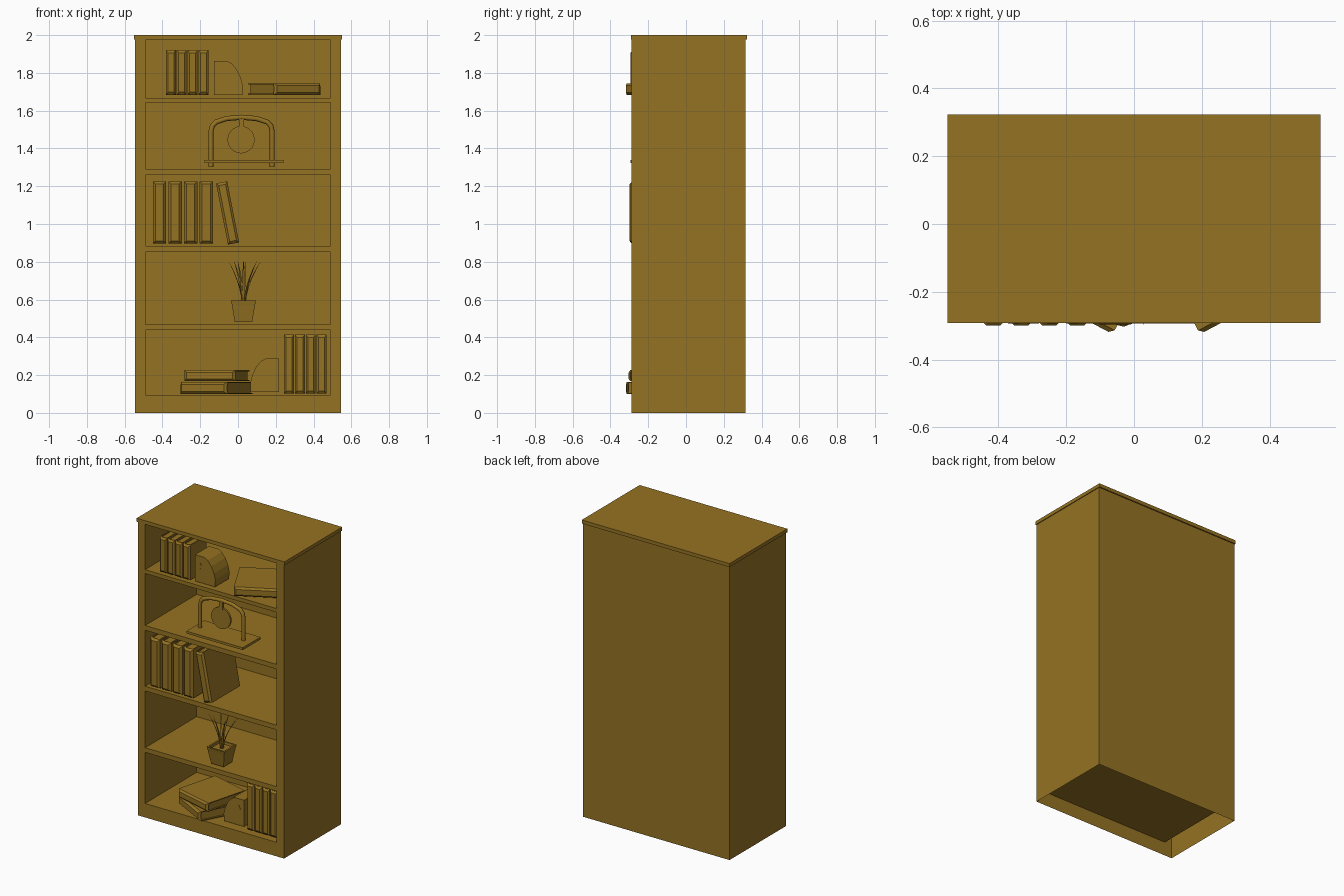
import bpy, bmesh, math
from mathutils import Matrix, Vector

if "Cube" in bpy.data.objects:
    bpy.data.objects.remove(bpy.data.objects["Cube"])

wood = bpy.data.materials.new("brown")
wood.diffuse_color = (0.30, 0.17, 0.016, 1)
wood.use_nodes = True
wood.node_tree.nodes["Principled BSDF"].inputs["Base Color"].default_value = wood.diffuse_color


def finish(name, bm, matrix=None):
    """Bake a bmesh into a named object."""
    if matrix is not None:
        bm.transform(matrix)
    bmesh.ops.remove_doubles(bm, verts=bm.verts, dist=1e-5)
    bmesh.ops.recalc_face_normals(bm, faces=bm.faces)
    me = bpy.data.meshes.new(name)
    bm.to_mesh(me)
    bm.free()
    me.materials.append(wood)
    ob = bpy.data.objects.new(name, me)
    bpy.context.collection.objects.link(ob)
    return ob


def quad(bm, *pts):
    bm.faces.new([bm.verts.new(p) for p in pts])


def add_box(bm, lo, hi):
    mid = (Vector(lo) + Vector(hi)) / 2
    size = Vector(hi) - Vector(lo)
    bmesh.ops.create_cube(bm, size=1, matrix=Matrix.Translation(mid) @ Matrix.Diagonal((*size, 1)))


def box(name, lo, hi):
    bm = bmesh.new()
    add_box(bm, lo, hi)
    return finish(name, bm)


# Carcass: thin outer shell, open below, with five recessed compartments
W, IN, F, B, PB, H = 0.545, 0.49, -0.288, 0.315, 0.26, 1.977
shelves = [(0.094, 0.438), (0.469, 0.851), (0.883, 1.26), (1.292, 1.642), (1.668, 1.973)]
bm = bmesh.new()
xs = [-W, -IN, IN, W]
zs = [0] + [z for s in shelves for z in s] + [H]
for i in range(3):
    for j in range(len(zs) - 1):
        if i == 1 and j % 2 == 1:
            continue
        quad(bm, (xs[i], F, zs[j]), (xs[i+1], F, zs[j]), (xs[i+1], F, zs[j+1]), (xs[i], F, zs[j+1]))
for z0, z1 in shelves:
    for x in (-IN, IN):
        quad(bm, (x, F, z0), (x, PB, z0), (x, PB, z1), (x, F, z1))
    for z in (z0, z1):
        quad(bm, (-IN, F, z), (IN, F, z), (IN, PB, z), (-IN, PB, z))
    quad(bm, (-IN, PB, z0), (IN, PB, z0), (IN, PB, z1), (-IN, PB, z1))
for x in (-W, W):
    quad(bm, (x, F, 0), (x, B, 0), (x, B, H), (x, F, H))
quad(bm, (-W, B, 0), (W, B, 0), (W, B, H), (-W, B, H))
finish("bookcase_carcass", bm)
box("bookcase_top", (-0.55, -0.292, 1.976), (0.55, 0.323, 2.0))


# Book: wrapped cover with chamfered spine at local y=0, plus recessed pages
def book(name, t, d, h, matrix):
    bm = bmesh.new()
    c, w, e = t * 0.2, t * 0.1, 0.014
    outer = [(0, d), (0, c), (c, 0), (t - c, 0), (t, c), (t, d)]
    inner = [(w, d), (w, c + w), (c + w, 2 * w), (t - c - w, 2 * w), (t - w, c + w), (t - w, d)]

    def ring(pts, up, taper):
        return [bm.verts.new((x, y, (h - e if up else e) if taper and y == 0 else (h if up else 0)))
                for x, y in pts]
    o0, o1 = ring(outer, 0, True), ring(outer, 1, True)
    i0, i1 = ring(inner, 0, False), ring(inner, 1, False)
    for k in range(5):
        for a, b in ((o0, o1), (i0, i1), (o0, i0), (o1, i1)):
            bm.faces.new((a[k], a[k+1], b[k+1], b[k]))
    for k in (0, 5):
        bm.faces.new((o0[k], o1[k], i1[k], i0[k]))
    add_box(bm, (w, c + w, 0.008), (t - w, d - 0.01, h - 0.008))
    return finish(name, bm, matrix)


def upright(name, x, y, z, t, d, h, lean=0):
    book(name, t, d, h, Matrix.Translation((x, y, z)) @ Matrix.Rotation(lean, 4, 'Y'))


def lying(name, corner, ang, t, d, h, side):
    c, s = math.cos(ang), math.sin(ang)
    m = Matrix(((0, -s * side, c * side), (0, c, s), (1, 0, 0))).to_4x4()
    book(name, t, d, h, Matrix.Translation(corner) @ m)


for k in range(4):
    upright(f"top_shelf_book_{k+1}", -0.382 + 0.0575 * k, -0.294, 1.684, 0.053, 0.18, 0.236)
    upright(f"middle_shelf_book_{k+1}", -0.451 + 0.0825 * k, -0.299, 0.897, 0.071, 0.28, 0.328)
    upright(f"bottom_shelf_book_{k+1}", 0.244 + 0.0575 * k, -0.26, 0.103, 0.052, 0.22, 0.311)
upright("leaning_book", -0.053, -0.296, 0.891, 0.06, 0.31, 0.33, math.radians(-11))
lying("top_shelf_lying_book", (0.195, -0.325, 1.684), math.radians(28), 0.061, 0.30, 0.28, 1)
lying("lower_lying_book", (-0.063, -0.325, 0.1), math.radians(28), 0.064, 0.30, 0.28, -1)
lying("upper_lying_book", (-0.016, -0.307, 0.168), math.radians(15), 0.058, 0.30, 0.28, -1)


# Bookends: rounded block with a diamond inset on the front
def bookend(name, x, y, z, side):
    prof = [(0, 0), (0, 0.178), (0.07, 0.178), (0.095, 0.165), (0.122, 0.132),
            (0.142, 0.09), (0.152, 0.05), (0.15, 0)]
    bm = bmesh.new()
    face = bm.faces.new([bm.verts.new((x + side * px, y, z + pz)) for px, pz in prof])
    geo = bmesh.ops.extrude_face_region(bm, geom=[face])["geom"]
    bmesh.ops.translate(bm, vec=(0, 0.15, 0), verts=[v for v in geo if isinstance(v, bmesh.types.BMVert)])
    finish(name, bm)
    bm = bmesh.new()
    cx, cz = x + side * 0.039, z + 0.113
    face = bm.faces.new([bm.verts.new((cx + a, y - 0.002, cz + b))
                         for a, b in ((-0.012, 0), (0, -0.022), (0.012, 0), (0, 0.022))])
    geo = bmesh.ops.extrude_face_region(bm, geom=[face])["geom"]
    bmesh.ops.translate(bm, vec=(0, 0.004, 0), verts=[v for v in geo if isinstance(v, bmesh.types.BMVert)])
    finish(name + "_diamond", bm)


bookend("top_bookend", -0.127, -0.277, 1.684, 1)
bookend("bottom_bookend", 0.217, -0.245, 0.11, -1)

# Hanging disc ornament: plate, arched tube, hanger and disc
box("ornament_plate", (-0.178, -0.294, 1.324), (0.241, -0.105, 1.34))
half = [(-0.162, 1.303), (-0.162, 1.49), (-0.155, 1.52), (-0.135, 1.54), (-0.08, 1.558)]
path = half + [(0, 1.565)] + [(-x, z) for x, z in reversed(half)]
cu = bpy.data.curves.new("ornament_arch", 'CURVE')
cu.dimensions = '3D'
cu.bevel_depth, cu.bevel_resolution, cu.use_fill_caps = 0.0135, 1, True
sp = cu.splines.new('POLY')
sp.points.add(len(path) - 1)
for p, (x, z) in zip(sp.points, path):
    p.co = (x + 0.019, -0.2, z, 1)
cu.materials.append(wood)
bpy.context.collection.objects.link(bpy.data.objects.new("ornament_arch", cu))
box("ornament_hanger", (0.005, -0.208, 1.505), (0.031, -0.192, 1.56))
bm = bmesh.new()
bmesh.ops.create_cone(bm, cap_ends=True, segments=24, radius1=0.072, radius2=0.072, depth=0.012)
finish("ornament_disc", bm, Matrix.Translation((0.016, -0.2, 1.446)) @ Matrix.Rotation(math.pi / 2, 4, 'X'))

# Plant: square tapered pot with soil recess
PX, PY = 0.029, -0.215
bm = bmesh.new()
rings = []
for r, z in ((0.046, 0.48), (0.061, 0.57), (0.066, 0.594), (0.055, 0.594), (0.053, 0.578)):
    rings.append([bm.verts.new((PX + r * a, PY + r * b, z)) for a, b in ((-1, -1), (1, -1), (1, 1), (-1, 1))])
for a, b in zip(rings, rings[1:]):
    for k in range(4):
        bm.faces.new((a[k], a[(k+1) % 4], b[(k+1) % 4], b[k]))
bm.faces.new(rings[0])
bm.faces.new(rings[-1])
finish("plant_pot", bm)

# Leaves: narrow blades bending outwards
tips = [(-0.077, -0.03), (-0.05, 0.06), (0.0, -0.081), (0.01, 0.07),
        (0.07, -0.06), (0.12, 0.0), (0.09, 0.06), (-0.03, -0.05)]
bm = bmesh.new()
for k, (dx, dy) in enumerate(tips):
    side = Vector((-dy, dx, 0)).normalized()
    rows = []
    for s in range(6):
        t = s / 5
        p = Vector((PX + dx * (0.08 + 0.92 * t ** 1.7), PY + dy * (0.08 + 0.92 * t ** 1.7),
                    0.575 + (0.225 + 0.004 * (k % 3)) * t))
        w = 0.008 * (1 - t) ** 0.6 + 0.0008
        rows.append((bm.verts.new(p - side * w), bm.verts.new(p + side * w)))
    for a, b in zip(rows, rows[1:]):
        bm.faces.new((a[0], a[1], b[1], b[0]))
finish("plant_leaves", bm)
